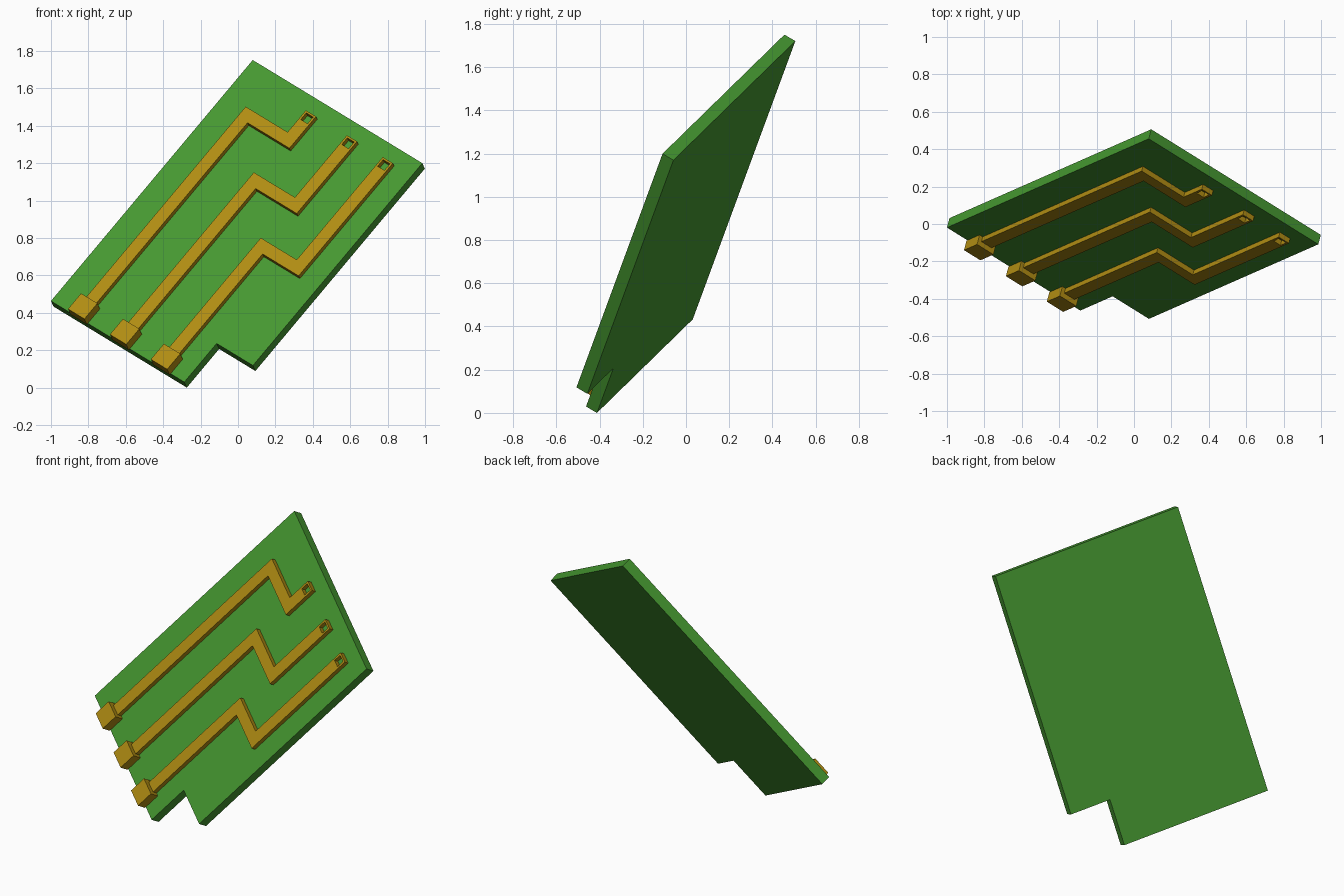
import bpy, bmesh
from mathutils import Vector, Matrix

if "Cube" in bpy.data.objects:
    bpy.data.objects.remove(bpy.data.objects["Cube"])

# Tilted board frame: X across, Y along the board, Z out of the front face
along = Vector((0.618, 0.272, 0.738)).normalized()
across = Vector((0.756, -0.469, -0.457))
across = (across - along * across.dot(along)).normalized()
out = across.cross(along)
frame = Matrix((across, along, out)).transposed().to_4x4()
frame.translation = (-1.0, -0.019, 0.463)


def material(name, rgb):
    m = bpy.data.materials.new(name)
    m.diffuse_color = (*rgb, 1)
    m.use_nodes = True
    m.node_tree.nodes["Principled BSDF"].inputs["Base Color"].default_value = m.diffuse_color
    return m


green = material("board_green", (0.06, 0.31, 0.03))
gold = material("trace_gold", (0.43, 0.26, 0.006))


def prism(name, polys, z0, z1, mat):
    """Extrude flat polygons (sharing matching corners) from z0 to z1."""
    bm = bmesh.new()
    for poly in polys:
        bm.faces.new([bm.verts.new((x, y, z0)) for x, y in poly])
    bmesh.ops.remove_doubles(bm, verts=bm.verts[:], dist=1e-4)
    new = bmesh.ops.extrude_face_region(bm, geom=bm.faces[:])["geom"]
    bmesh.ops.translate(bm, vec=(0, 0, z1 - z0),
                        verts=[g for g in new if isinstance(g, bmesh.types.BMVert)])
    bmesh.ops.recalc_face_normals(bm, faces=bm.faces[:])
    me = bpy.data.meshes.new(name)
    bm.to_mesh(me)
    bm.free()
    me.materials.append(mat)
    ob = bpy.data.objects.new(name, me)
    ob.matrix_world = frame
    bpy.context.collection.objects.link(ob)


def rect(x0, x1, y0, y1):
    return [(x0, y0), (x1, y0), (x1, y1), (x0, y1)]


# Board with a notch in one lower corner
W, L = 1.202, 1.746
prism("board", [[(0, 0), (0.945, 0), (0.945, 0.28), (W, 0.28), (W, L), (0, L)]],
      -0.06, 0, green)

# Traces: start across, end across, height of the jog
h, end = 0.036, 1.65
for i, (a, b, jog) in enumerate([(0.203, 0.5, 1.456), (0.5, 0.791, 1.164), (0.79, 1.045, 0.87)], 1):
    # Mitred strip, sampled as left and right sides
    left = [(a - h, 0.1), (a - h, jog + h), (b - h, jog + h), (b - h, end - 0.07)]
    right = [(a + h, 0.1), (a + h, jog - h), (b + h, jog - h), (b + h, end - 0.07)]
    polys = [[left[k], right[k], right[k + 1], left[k + 1]] for k in range(3)]
    # Square ring at the far end
    outer = rect(b - h, b + h, end - 0.07, end)
    inner = rect(b - 0.024, b + 0.024, end - 0.059, end - 0.011)
    polys += [[outer[k], outer[(k + 1) % 4], inner[(k + 1) % 4], inner[k]] for k in range(4)]
    prism(f"trace_{i}", polys, 0, 0.03, gold)
    # Contact pad at the board's lower edge
    prism(f"contact_pad_{i}", [rect(a - 0.058, a + 0.058, -0.008, 0.105)], 0, 0.06, gold)
